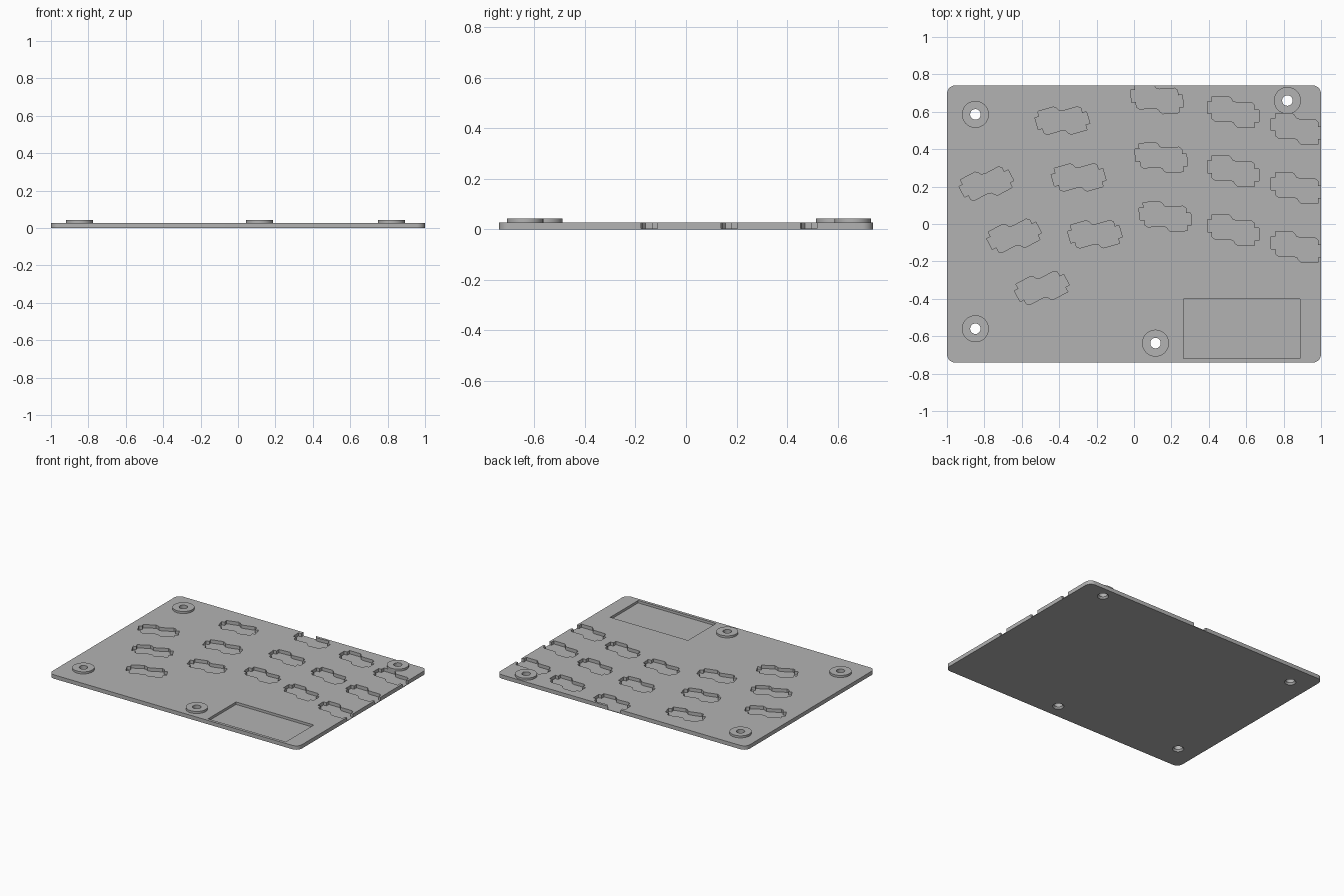
import bpy, bmesh, math
from mathutils import Vector, Matrix

if "Cube" in bpy.data.objects:
    bpy.data.objects.remove(bpy.data.objects["Cube"])

TOP = 0.028        # plate thickness
BOSS_TOP = 0.043   # top of the raised screw bosses
FLOOR = 0.004      # floor of the socket pockets

grey = bpy.data.materials.new("grey_plastic")
grey.diffuse_color = (0.45, 0.45, 0.45, 1)
grey.use_nodes = True
grey.node_tree.nodes["Principled BSDF"].inputs["Base Color"].default_value = grey.diffuse_color


def make_object(name, bm):
    bmesh.ops.recalc_face_normals(bm, faces=bm.faces)
    mesh = bpy.data.meshes.new(name)
    bm.to_mesh(mesh)
    bm.free()
    mesh.materials.append(grey)
    obj = bpy.data.objects.new(name, mesh)
    bpy.context.collection.objects.link(obj)
    return obj


def prism(bm, outline, z0, z1):
    """Extrude a 2D outline between two heights."""
    face = bm.faces.new([bm.verts.new((x, y, z0)) for x, y in outline])
    out = bmesh.ops.extrude_face_region(bm, geom=[face])
    verts = [g for g in out["geom"] if isinstance(g, bmesh.types.BMVert)]
    bmesh.ops.translate(bm, verts=verts, vec=(0, 0, z1 - z0))


def lathe(bm, profile, centre, closed, n=40):
    """Revolve (radius, z) points; cap the ends unless the profile is closed."""
    rings = [[bm.verts.new((centre[0] + r * math.cos(2 * math.pi * i / n),
                            centre[1] + r * math.sin(2 * math.pi * i / n), z))
              for i in range(n)] for r, z in profile]
    pairs = list(zip(rings, rings[1:]))
    if closed:
        pairs.append((rings[-1], rings[0]))
    else:
        bm.faces.new(rings[0])
        bm.faces.new(rings[-1])
    for a, b in pairs:
        for i in range(n):
            j = (i + 1) % n
            bm.faces.new((a[i], a[j], b[j], b[i]))


def rounded_rect(x0, x1, y0, y1, r, steps=8):
    pts = []
    for k, (cx, cy) in enumerate([(x1 - r, y1 - r), (x0 + r, y1 - r),
                                  (x0 + r, y0 + r), (x1 - r, y0 + r)]):
        for i in range(steps + 1):
            a = math.pi / 2 * (k + i / steps)
            pts.append((cx + r * math.cos(a), cy + r * math.sin(a)))
    return pts


# Plate with rounded corners
bm = bmesh.new()
prism(bm, rounded_rect(-1, 1, -0.741, 0.741, 0.045), 0, TOP)
plate = make_object("base_plate", bm)

# Switch socket outline: half of it, then the same half turned by 180 degrees
half = [(-.137, -.01), (-.137, .055), (-.113, .055), (-.113, .083),
        (-.025, .083), (-.012, .072), (-.002, .056), (.018, .049),
        (.098, .049), (.113, .037), (.113, .01)]
socket = half + [(-x, -y) for x, y in half]

# Columns of pockets: middle pocket centre, tilt in degrees
columns = [((-.641, -.063), 28), ((-.296, .249), 16), ((.145, .355), 4),
           ((.53, .284), 0), ((.87, .193), 0)]
bm = bmesh.new()
for (cx, cy), tilt in columns:
    turn = Matrix.Rotation(math.radians(tilt), 2)
    for row in (-1, 0, 1):
        centre = Vector((cx, cy)) + turn @ Vector((0, row * 0.316))
        prism(bm, [centre + turn @ Vector(p) for p in socket], FLOOR, 0.06)

# Rectangular recess
prism(bm, [(.264, -.72), (.888, -.72), (.888, -.40), (.264, -.40)], 0.010, 0.06)

# Countersunk screw holes
screws = [(-.848, .586), (.82, .66), (-.848, -.56), (.115, -.637)]
for c in screws:
    lathe(bm, [(.040, -.003), (.028, .012), (.028, .06)], c, False)
cutter = make_object("plate_cutter", bm)
cutter.hide_render = True
cutter.hide_set(True)

cut = plate.modifiers.new("cutouts", 'BOOLEAN')
cut.operation = 'DIFFERENCE'
cut.solver = 'EXACT'
cut.object = cutter

# Raised ring around each screw hole
bosses = []
for i, c in enumerate(screws):
    bm = bmesh.new()
    lathe(bm, [(.028, TOP), (.072, TOP), (.072, BOSS_TOP), (.028, BOSS_TOP)], c, True)
    bosses.append(make_object(f"screw_boss_{i + 1}", bm))

# Apply the cutouts and smooth the round walls
bpy.ops.object.select_all(action='DESELECT')
bpy.context.view_layer.objects.active = plate
plate.select_set(True)
bpy.ops.object.modifier_apply(modifier=cut.name)
bpy.data.objects.remove(cutter)
for b in bosses:
    b.select_set(True)
bpy.ops.object.shade_smooth_by_angle(angle=math.radians(30))
